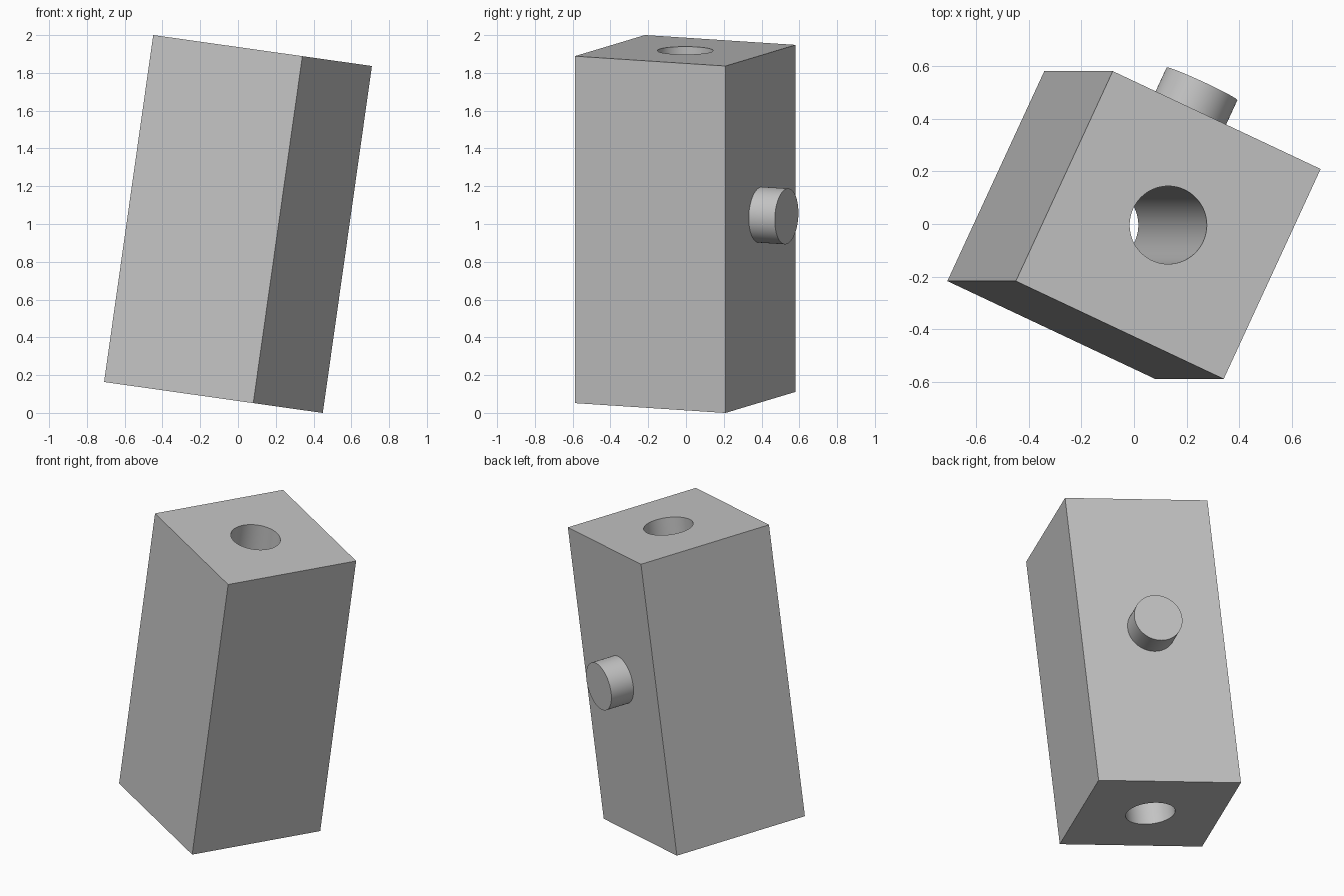
import bpy
from math import radians
from mathutils import Matrix, Vector

cube = bpy.data.objects.get("Cube")
if cube:
    bpy.data.objects.remove(cube, do_unlink=True)

SIDE, HEIGHT = 0.88, 1.855      # block size
RADIUS = 0.148                  # shared by the bore and the peg
PEG_END, PEG_LIFT = 0.592, 0.076
SEGMENTS = 96

# The whole part leans sideways and is turned about its own long axis
POSE = (Matrix.Translation((0, -0.004, 1))
        @ Matrix.Rotation(radians(8.06), 4, 'Y')
        @ Matrix.Rotation(radians(-25), 4, 'Z'))

grey = bpy.data.materials.new("plain grey")
grey.use_nodes = True
grey.diffuse_color = (0.55, 0.55, 0.55, 1)
grey.node_tree.nodes["Principled BSDF"].inputs["Base Color"].default_value = grey.diffuse_color


def finish(name, local):
    """Name the active object, pose it and give it the material."""
    obj = bpy.context.object
    obj.name = name
    obj.matrix_world = POSE @ local
    obj.data.materials.append(grey)
    return obj


def cylinder(name, depth, local):
    bpy.ops.mesh.primitive_cylinder_add(vertices=SEGMENTS, radius=RADIUS, depth=depth)
    return finish(name, local)


def smooth(obj):
    bpy.ops.object.select_all(action='DESELECT')
    obj.select_set(True)
    bpy.context.view_layer.objects.active = obj
    bpy.ops.object.shade_smooth_by_angle(angle=radians(30))


# Square block
bpy.ops.mesh.primitive_cube_add(size=1)
bpy.context.object.data.transform(Matrix.Diagonal((SIDE, SIDE, HEIGHT, 1)))
block = finish("block", Matrix())

# Bore running the full length of the block
cutter = cylinder("bore_cutter", HEIGHT + 0.2, Matrix())
cutter.hide_render = True
bore = block.modifiers.new("bore", 'BOOLEAN')
bore.operation = 'DIFFERENCE'
bore.solver = 'EXACT'
bore.object = cutter
bpy.context.view_layer.objects.active = block
bpy.ops.object.modifier_apply(modifier=bore.name)
bpy.data.objects.remove(cutter, do_unlink=True)
smooth(block)

# Round peg on the back face, seated slightly into the block
start = SIDE / 2 - 0.01
middle = Vector((0, (start + PEG_END) / 2, PEG_LIFT))
peg = cylinder("peg", PEG_END - start,
               Matrix.Translation(middle) @ Matrix.Rotation(radians(-90), 4, 'X'))
smooth(peg)
